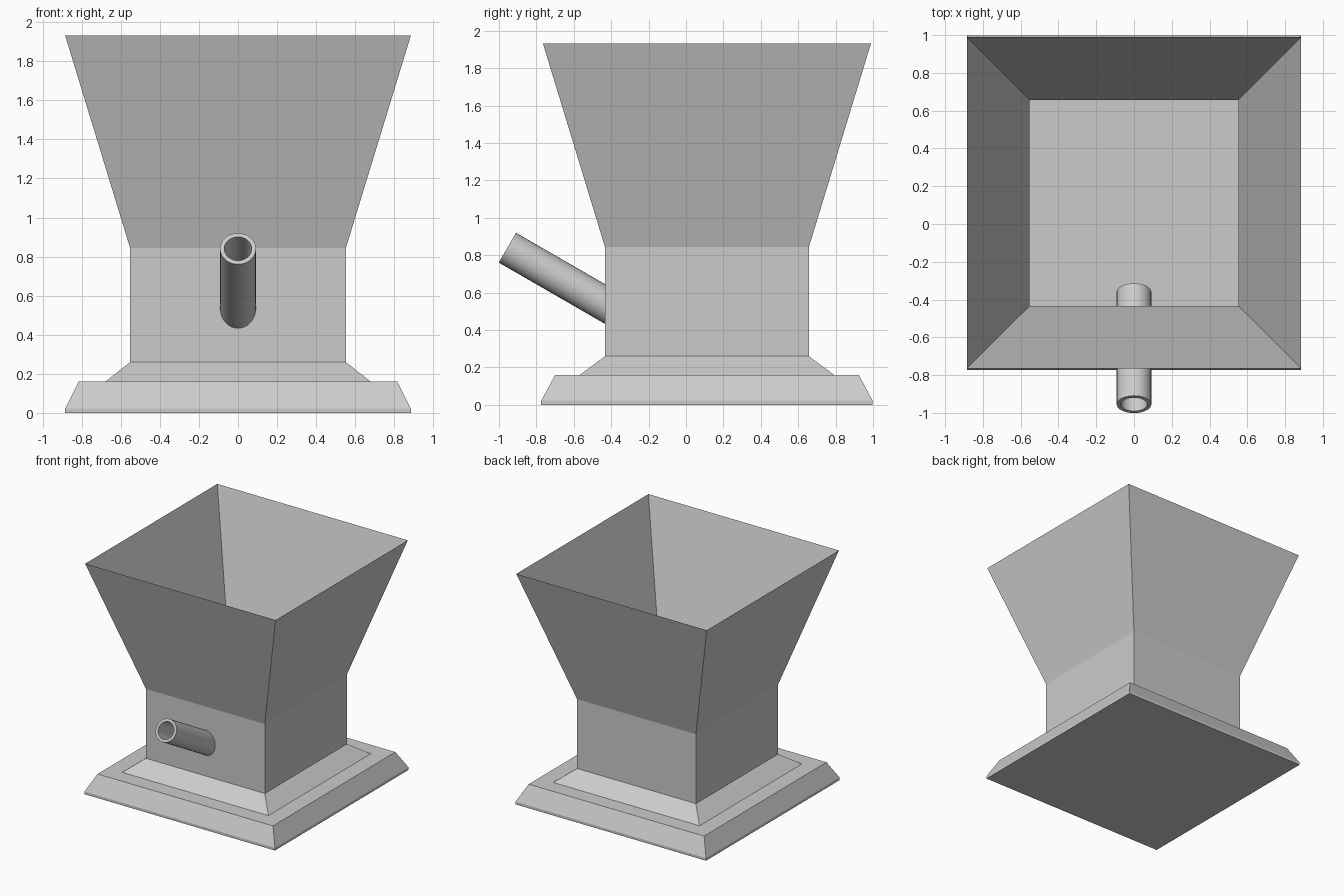
import bpy
from math import cos, sin, pi, radians
from mathutils import Vector, Matrix

if "Cube" in bpy.data.objects:
    bpy.data.objects.remove(bpy.data.objects["Cube"])


def loft(name, rings, cap_start=False, loop=False):
    """Skin a series of equal-length point rings with quads."""
    n = len(rings[0])
    verts = [p for ring in rings for p in ring]
    faces = [tuple(reversed(range(n)))] if cap_start else []
    count = len(rings)
    for r in range(count if loop else count - 1):
        a, b = r * n, ((r + 1) % count) * n
        for i in range(n):
            j = (i + 1) % n
            faces.append((a + i, a + j, b + j, b + i))
    mesh = bpy.data.meshes.new(name)
    mesh.from_pydata(verts, [], faces)
    obj = bpy.data.objects.new(name, mesh)
    bpy.context.collection.objects.link(obj)
    return obj


def rect(hx, hy, z, cy=0.112):
    return [(sx * hx, cy + sy * hy, z)
            for sx, sy in ((-1, -1), (1, -1), (1, 1), (-1, 1))]


# Stepped base, square neck and flared open hopper as one thin shell
loft("hopper_body", [
    rect(0.885, 0.886, 0.0),
    rect(0.885, 0.886, 0.022),
    rect(0.815, 0.812, 0.16),
    rect(0.68, 0.68, 0.16),
    rect(0.552, 0.545, 0.26),
    rect(0.552, 0.545, 0.843),
    rect(0.885, 0.877, 1.932),
], cap_start=True)

# Hollow spout, tilted 30 degrees up and piercing the front wall
outer, inner, length, sides = 0.092, 0.07, 0.687, 32


def circle(r, z):
    return [Vector((r * cos(2 * pi * i / sides), r * sin(2 * pi * i / sides), z))
            for i in range(sides)]


spout = loft("spout", [circle(outer, 0), circle(outer, length),
                       circle(inner, length), circle(inner, 0)], loop=True)
spout.data.transform(Matrix.Translation((0, -0.36, 0.497))
                     @ Matrix.Rotation(radians(60), 4, 'X'))

bpy.context.view_layer.objects.active = spout
spout.select_set(True)
bpy.ops.object.shade_smooth_by_angle(angle=radians(35))
